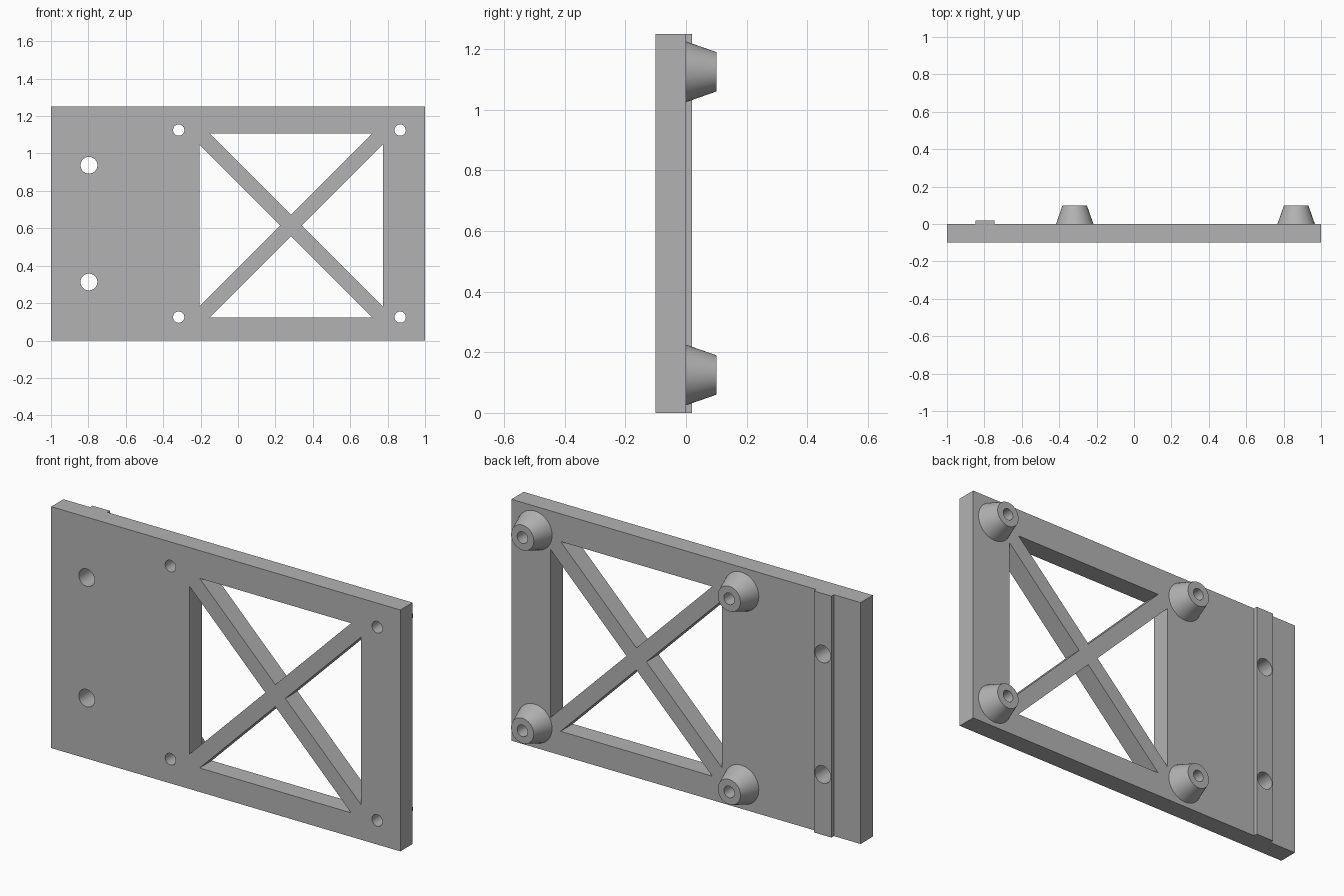
import bpy, bmesh
from math import cos, sin, tau, radians
from mathutils import Vector

cube = bpy.data.objects.get("Cube")
if cube:
    bpy.data.objects.remove(cube, do_unlink=True)

grey = bpy.data.materials.new("plain grey")
grey.use_nodes = True
colour = (0.45, 0.45, 0.45, 1)
grey.diffuse_color = colour
grey.node_tree.nodes["Principled BSDF"].inputs["Base Color"].default_value = colour

SIDES = 48


def finish(bm, name):
    bmesh.ops.recalc_face_normals(bm, faces=bm.faces)
    mesh = bpy.data.meshes.new(name)
    bm.to_mesh(mesh)
    bm.free()
    mesh.materials.append(grey)
    obj = bpy.data.objects.new(name, mesh)
    bpy.context.collection.objects.link(obj)
    bpy.ops.object.select_all(action='DESELECT')
    obj.select_set(True)
    bpy.context.view_layer.objects.active = obj
    bpy.ops.object.shade_smooth_by_angle(angle=radians(30))
    return obj


def rectangle(x0, x1, z0, z1):
    return [(x0, z0), (x1, z0), (x1, z1), (x0, z1)]


def circle(x, z, r):
    return [(x + r * cos(tau * i / SIDES), z + r * sin(tau * i / SIDES))
            for i in range(SIDES)]


def pierced_slab(name, loops, y0, y1):
    """Fill an outline with holes in the xz plane and extrude it along y."""
    bm = bmesh.new()
    for loop in loops:
        vs = [bm.verts.new((x, y0, z)) for x, z in loop]
        for a, b in zip(vs, vs[1:] + vs[:1]):
            bm.edges.new((a, b))
    bmesh.ops.triangle_fill(bm, use_beauty=True, edges=bm.edges[:], normal=(0, -1, 0))
    out = bmesh.ops.extrude_face_region(bm, geom=bm.faces[:])
    moved = [g for g in out["geom"] if isinstance(g, bmesh.types.BMVert)]
    bmesh.ops.translate(bm, verts=moved, vec=(0, y1 - y0, 0))
    return finish(bm, name)


def standoff(name, x, z):
    """Hollow tapered boss on the back face."""
    bm = bmesh.new()
    profile = [(0.1, 0), (0.065, 0.1), (0.03, 0.1), (0.03, 0)]
    vs = [bm.verts.new((x + r, y, z)) for r, y in profile]
    es = [bm.edges.new(pair) for pair in zip(vs, vs[1:])]
    bmesh.ops.spin(bm, geom=vs + es, cent=(x, 0, z), axis=(0, 1, 0),
                   angle=tau, steps=SIDES, use_merge=False)
    bmesh.ops.remove_doubles(bm, verts=bm.verts, dist=0.0001)
    return finish(bm, name)


HEIGHT = 1.25
posts = [(x, z) for x in (-0.317, 0.867) for z in (0.125, 1.125)]
bolts = [circle(-0.797, z, 0.045) for z in (0.313, 0.937)]

# Four triangular windows leave a diagonal cross brace
centre, half, gap = Vector((0.284, 0.615)), 0.491, 0.057
windows = []
for d in [Vector((1, 0)), Vector((0, 1)), Vector((-1, 0)), Vector((0, -1))]:
    side = Vector((-d.y, d.x))
    apex = centre + d * gap
    windows.append([tuple(apex),
                    tuple(centre + d * half - side * (half - gap)),
                    tuple(centre + d * half + side * (half - gap))])

# Main plate
pierced_slab("base_plate",
             [rectangle(-1, 1, 0, HEIGHT)] + windows + bolts
             + [circle(x, z, 0.03) for x, z in posts], -0.1, 0)

# Raised strip around the bolt holes
pierced_slab("raised_strip", [rectangle(-0.847, -0.747, 0, HEIGHT)] + bolts, 0, 0.02)

# Corner standoffs
for i, (x, z) in enumerate(posts):
    standoff(f"standoff_{i + 1}", x, z)
